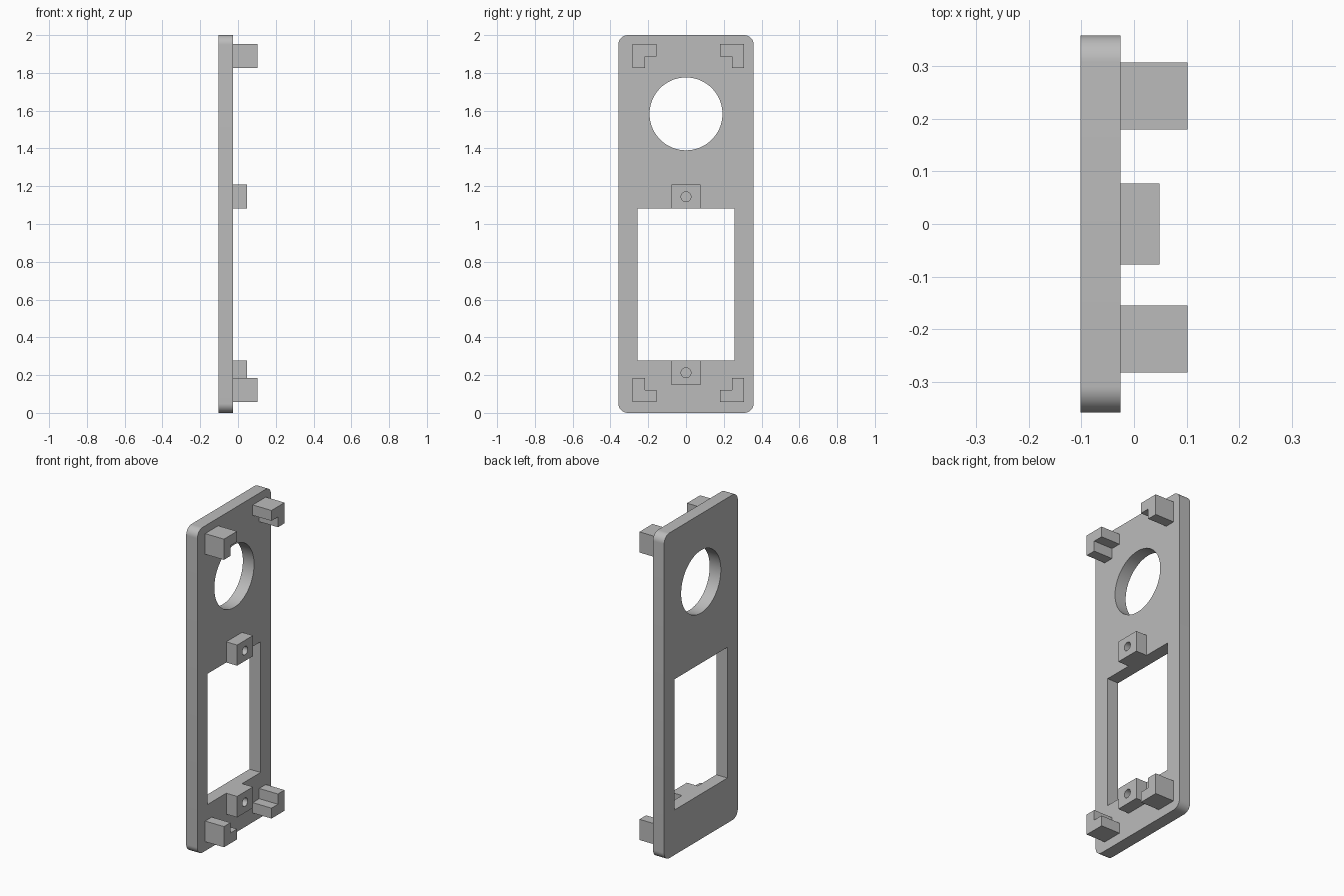
import bpy, bmesh
from math import sin, cos, pi, radians
from mathutils import Vector

if "Cube" in bpy.data.objects:
    bpy.data.objects.remove(bpy.data.objects["Cube"], do_unlink=True)

# Single grey material
grey = bpy.data.materials.new("plain grey")
grey.use_nodes = True
COLOUR = (0.5, 0.5, 0.5, 1)
grey.diffuse_color = COLOUR
grey.node_tree.nodes["Principled BSDF"].inputs["Base Color"].default_value = COLOUR

# Depth levels along x
BACK, FACE, LUG_END, CLIP_END = -0.102, -0.026, 0.048, 0.102


def rect(y0, y1, z0, z1):
    return [(y0, z0), (y1, z0), (y1, z1), (y0, z1)]


def circle(y, z, r, n):
    return [(y + r * cos(2 * pi * i / n), z + r * sin(2 * pi * i / n)) for i in range(n)]


def rounded_rect(y0, y1, z0, z1, r, n=12):
    corners = [(y1 - r, z1 - r), (y0 + r, z1 - r), (y0 + r, z0 + r), (y1 - r, z0 + r)]
    return [(cy + r * cos(pi / 2 * (k + i / n)), cz + r * sin(pi / 2 * (k + i / n)))
            for k, (cy, cz) in enumerate(corners) for i in range(n + 1)]


def prism(name, loops, x0, x1):
    """Fill an outline (first loop) with holes (other loops) and extrude it along x."""
    bm = bmesh.new()
    edges = []
    for loop in loops:
        vs = [bm.verts.new((x0, y, z)) for y, z in loop]
        edges += [bm.edges.new((a, b)) for a, b in zip(vs, vs[1:] + vs[:1])]
    bmesh.ops.triangle_fill(bm, edges=edges, use_beauty=True, normal=Vector((1, 0, 0)))
    out = bmesh.ops.extrude_face_region(bm, geom=bm.faces[:], use_keep_orig=True)
    moved = [g for g in out["geom"] if isinstance(g, bmesh.types.BMVert)]
    bmesh.ops.translate(bm, verts=moved, vec=(x1 - x0, 0, 0))
    bmesh.ops.recalc_face_normals(bm, faces=bm.faces[:])
    mesh = bpy.data.meshes.new(name)
    bm.to_mesh(mesh)
    bm.free()
    mesh.materials.append(grey)
    obj = bpy.data.objects.new(name, mesh)
    bpy.context.collection.objects.link(obj)
    bpy.ops.object.select_all(action="DESELECT")
    obj.select_set(True)
    bpy.context.view_layer.objects.active = obj
    bpy.ops.object.shade_smooth_by_angle(angle=radians(30))
    return obj


# Face plate with round opening and rectangular window
WIN_LOW, WIN_HIGH = 0.277, 1.081
prism("face_plate", [rounded_rect(-0.358, 0.358, 0, 2, 0.05),
                     circle(0, 1.583, 0.193, 72),
                     rect(-0.257, 0.257, WIN_LOW, WIN_HIGH)], BACK, FACE)

# Screw lugs above and below the window, each with a blind hole
for name, z0, z1 in (("upper_screw_lug", WIN_HIGH, 1.208), ("lower_screw_lug", 0.148, WIN_LOW)):
    prism(name, [rect(-0.077, 0.077, z0, z1), circle(0, (z0 + z1) / 2, 0.026, 32)], FACE, LUG_END)

# L-shaped corner clips, each with its elbow towards the plate corner
SIZE, ARM = 0.127, 0.064
for side, y, sy in (("right", -0.282, 1), ("left", 0.307, -1)):
    for level, z, sz in (("lower", 0.057, 1), ("upper", 1.952, -1)):
        ell = [(0, 0), (SIZE, 0), (SIZE, ARM), (ARM, ARM), (ARM, SIZE), (0, SIZE)]
        prism(f"{level}_{side}_clip", [[(y + sy * a, z + sz * b) for a, b in ell]], FACE, CLIP_END)
